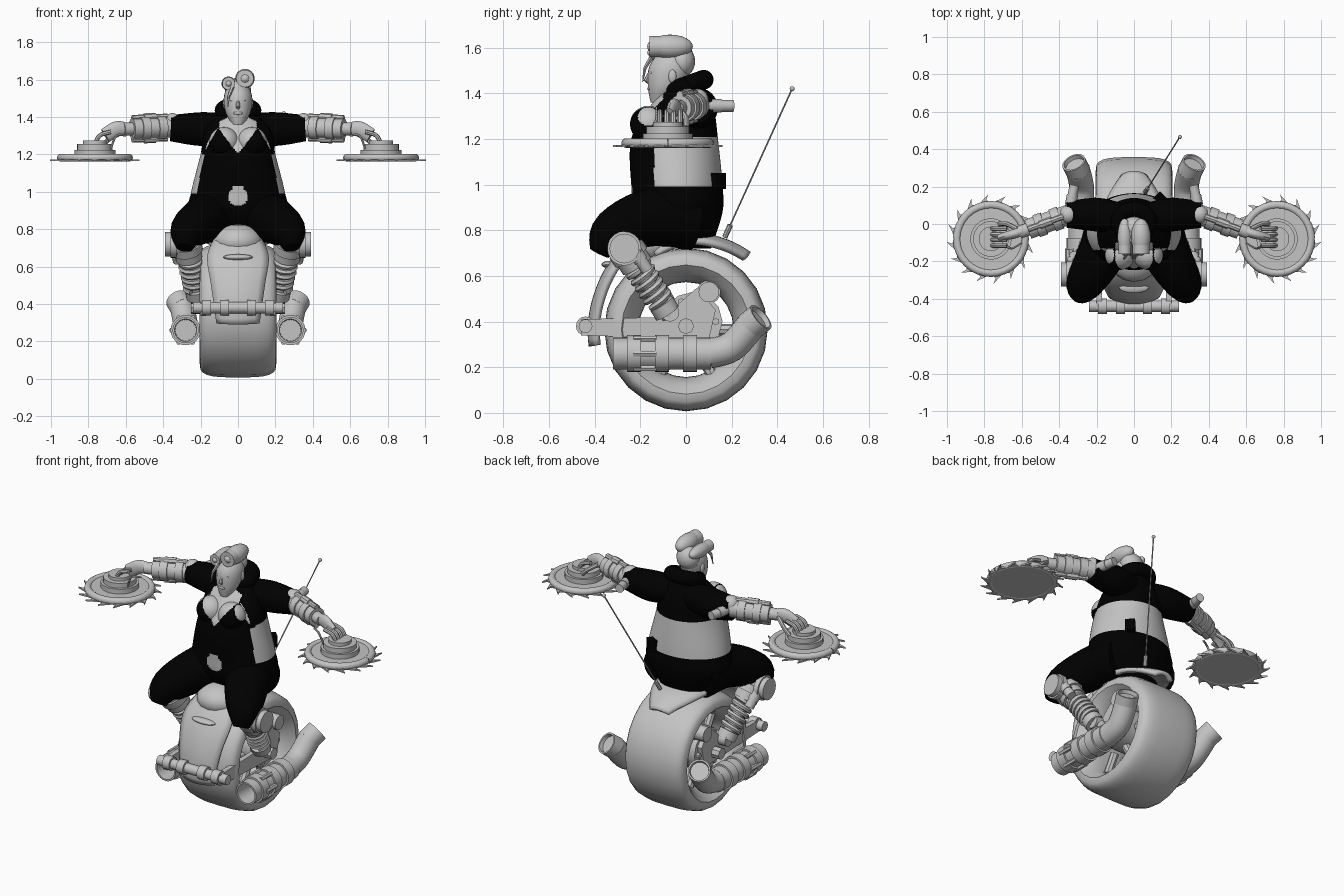
import bpy, bmesh, math
from mathutils import Vector as V

cube = bpy.data.objects.get("Cube")
if cube:
    bpy.data.objects.remove(cube, do_unlink=True)


def material(name, value):
    m = bpy.data.materials.new(name)
    m.use_nodes = True
    m.diffuse_color = (value, value, value, 1)
    m.node_tree.nodes["Principled BSDF"].inputs["Base Color"].default_value = m.diffuse_color
    return m


GREY = material("light grey", .55)
BLACK = material("black cloth", 0)
X, Y, Z = V((1, 0, 0)), V((0, 1, 0)), V((0, 0, 1))
made = []


def make(name, verts, faces, mat=GREY, mirror=False, rule=None):
    mesh = bpy.data.meshes.new(name)
    mesh.from_pydata(verts, [], faces)
    bm = bmesh.new()
    bm.from_mesh(mesh)
    bmesh.ops.remove_doubles(bm, verts=bm.verts, dist=.0001)
    bmesh.ops.recalc_face_normals(bm, faces=bm.faces)
    bm.to_mesh(mesh)
    bm.free()
    mesh.materials.append(mat)
    if rule:
        mesh.materials.append(GREY)
        for face in mesh.polygons:
            face.material_index = int(rule(*face.center))
    ob = bpy.data.objects.new(name, mesh)
    bpy.context.collection.objects.link(ob)
    if mirror:
        ob.modifiers.new("Mirror", "MIRROR").use_mirror_merge = False
    made.append(ob)
    return ob


def smooth(rows, steps=5):
    """Catmull-Rom resampling of rows of numbers."""
    out, last = [], len(rows) - 1
    for k in range(last * steps + 1):
        i = min(k // steps, last - 1)
        t = k / steps - i
        near = [rows[max(0, min(last, i + j))] for j in (-1, 0, 1, 2)]
        out.append([q + (r - p) * t / 2 + (p - 2.5 * q + 2 * r - s / 2) * t ** 2
                    + (3 * (q - r) + s - p) * t ** 3 / 2 for p, q, r, s in zip(*near)])
    return out


def path(points, radius):
    return [(*p, radius) for p in smooth(points)]


def circle(count):
    """Cosine and sine of evenly spaced angles."""
    for k in range(count):
        angle = math.tau * k / count
        yield math.cos(angle), math.sin(angle)


def tube(name, rows, segs=16, axis=None, caps=True, **kw):
    """Skin rings given as x, y, z, radius and perhaps a second radius."""
    points, verts, faces, u = [V(r[:3]) for r in rows], [], [], None
    last = len(rows) - 1
    for i, row in enumerate(rows):
        a = (axis or points[min(i + 1, last)] - points[max(i - 1, 0)]).normalized()
        if u is None:
            u = Z if abs(a.x) > .8 else X
        u = (u - a * u.dot(a)).normalized()
        w = a.cross(u)
        verts += [points[i] + u * row[3] * c + w * row[-1] * s for c, s in circle(segs)]
    for i in range(last):
        low, high = i * segs, (i + 1) * segs
        for k in range(segs):
            j = (k + 1) % segs
            faces.append((low + k, low + j, high + j, high + k))
    if caps:
        faces += [tuple(range(segs)), tuple(range(last * segs, len(verts)))]
    return make(name, verts, faces, **kw)


def pipe(name, origin, axis, length, radius, bands=0, lip=.15, hollow=False, **kw):
    """Straight cylinder with evenly spaced raised bands and perhaps an open end."""
    axis, origin, count = V(axis).normalized(), V(origin), 2 * bands + 1
    profile = []
    for i in range(count):
        r = radius * (1 + lip * (i % 2))
        profile += [(i / count, r), ((i + 1) / count, r)]
    if hollow:
        profile += [(1, radius * .85), (.7, radius * .8)]
    return tube(name, [(*(origin + axis * length * t), r) for t, r in profile], axis=axis, **kw)


def ball(name, centre, size, steps=12, **kw):
    rows = []
    for i in range(steps + 1):
        t = math.pi * (i + .2) / (steps + .4)
        across = math.sin(t)
        rows.append((centre[0], centre[1], centre[2] - size[2] * math.cos(t), size[0] * across, size[1] * across))
    return tube(name, rows, axis=Z, **kw)


def hoop(name, centre, wide, deep, tilt, radius, **kw):
    rows = [(*(V(centre) + V((wide * c, deep * s, tilt * s))), radius) for c, s in circle(32)]
    return tube(name, rows + rows[:1], caps=False, **kw)


def prism(name, outline, offset, **kw):
    n = len(outline)
    verts = [V(p) for p in outline] + [V(p) + offset for p in outline]
    faces = [tuple(range(n)), tuple(range(n, 2 * n))]
    faces += [(i, (i + 1) % n, (i + 1) % n + n, i + n) for i in range(n)]
    return make(name, verts, faces, **kw)


def fender(name, rows):
    """Crowned sheet around the wheel from angle, radius, half width rows."""
    rows, verts, faces, cols = smooth(rows), [], [], 9
    for degrees, radius, width in rows:
        a = math.radians(degrees)
        for k in range(cols):
            t = 2 * k / (cols - 1) - 1
            r = radius - .03 * t * t
            verts.append(HUB + V((width * t, r * math.cos(a), r * math.sin(a))))
    for i in range((len(rows) - 1) * cols):
        if i % cols < cols - 1:
            faces.append((i, i + 1, i + cols + 1, i + cols))
    solid = make(name, verts, faces).modifiers.new("Solidify", "SOLIDIFY")
    solid.thickness, solid.offset = .025, 0


# Tyre with a rounded square section that narrows towards the hub
HUB = V((0, 0, .365))
section = []
for c, s in circle(24):
    wide, high = (math.copysign(abs(v) ** .6, v) for v in (c, s))
    section.append((.205 * wide * (1 + min(0, high) / 3), 0, HUB.z, .283 + .075 * high))
tube("tyre", section + section[:1], segs=24, axis=X, caps=False)

# Engine and frame
engine = V((0, .03, .4))
pipe("engine_core", engine, X, .17, .13, segs=12, mirror=True)
pipe("engine_cap", (0, .1, .53), X, .22, .045, bands=1, mirror=True)
pipe("axle_nut", (0, 0, .38), X, .25, .035, bands=2, segs=8, mirror=True)
for c, s in circle(6):
    spoke = V((0, c, s))
    pipe("wheel_spoke", HUB + X * .1 + spoke * .1, spoke, .14, .025, segs=8, mirror=True)
    pipe("engine_bolt", engine + X * .16 + spoke * .1, X, .03, .016, segs=6, mirror=True)
arm = ((-.46, .34), (.1, .32), (.13, .45), (.05, .55), (-.1, .42), (-.46, .41))
prism("swing_arm", [(.17, y, z) for y, z in arm], X * .03, mirror=True)
pipe("front_bar", (0, -.44, .38), X, .24, .03, bands=2, lip=.4, mirror=True)
fender("front_fender", [(112, .47, .1), (135, .44, .16), (160, .42, .14), (190, .42, .11)])
fender("rear_fender", [(50, .43, .06), (70, .42, .14), (90, .41, .17), (112, .38, .13)])
ball("fuel_tank", (0, -.18, .735), (.135, .13, .09))
ball("headlight", (0, -.34, .65), (.08, .03, .016))
base, tip = V((.06, .17, .77)), V((.245, .465, 1.42))
pipe("antenna", base, tip - base, (tip - base).length, .004, segs=6)
pipe("antenna_socket", base, tip - base, .06, .012, segs=8)
ball("antenna_tip", tip, (.011, .011, .011), steps=6)

# Exhausts
pipe("exhaust_can", (.28, .11, .26), -Y, .43, .07, bands=3, hollow=True, segs=24, mirror=True)
for c, s in circle(6):
    pipe("exhaust_rib", (.28 + .075 * c, -.23, .26 + .075 * s), Y, .1, .014, segs=6, mirror=True)
tube("exhaust_bend", path([(.28, .1, .26), (.28, .2, .29), (.3, .29, .39)], .066), segs=20, mirror=True)
pipe("exhaust_tip", (.295, .275, .375), (.3, .6, .5), .075, .066, hollow=True, segs=20, mirror=True)

# Mechanical lower legs
knee, foot = V((.285, -.29, .76)), V((.215, -.07, .42))
leg = (foot - knee).normalized()
side = leg.cross(X).normalized()
other = leg.cross(side)
pipe("knee_housing", knee, leg, .14, .072, bands=1, mirror=True)
pipe("leg_core", knee, leg, .41, .035, mirror=True)
pipe("ankle_collar", knee + leg * .34, leg, .05, .058, mirror=True)
coil, turns = [], 6
for i in range(turns):
    for k, (c, s) in enumerate(circle(14)):
        along = .13 + .2 * (i + k / 14) / turns
        coil.append((*(knee + leg * along + (side * c + other * s) * .052), .015))
tube("leg_spring", coil, segs=6, mirror=True)
pipe("knee_disc", (.3, -.27, .72), X, .09, .065, bands=1, segs=20, mirror=True)
pipe("calf_piston", (.345, -.25, .75), leg, .15, .028, bands=1, segs=10, mirror=True)
pipe("foot_pivot", (.16, -.07, .44), X, .09, .04, mirror=True)


# Clothed body: cloth with bare neckline, lapels, midriff and navel
def skin(x, y, z):
    x, rise = abs(x), z - 1.2
    if y < -.1 and rise > 0:
        lapel = y < -.13 and rise < .16 and x > .19 - .6 * rise
        return x < min(.1, .75 * rise) or lapel
    if y < -.15 and z < 1.1:
        return x < .6 * (1.07 - z) and x * x + (z - .98) ** 2 < .003
    return y > -.14 and .99 < z < 1.21


body = smooth([(0, 0, .72, .12, .11), (0, -.03, .88, .26, .19), (0, -.04, 1, .25, .2),
               (0, -.05, 1.2, .2, .19), (0, -.02, 1.34, .17, .14), (0, 0, 1.44, .07, .07)], steps=18)
tube("body", body, mat=BLACK, segs=160, axis=Z, rule=skin)
ball("bust", (.075, -.165, 1.265), (.08, .08, .08), steps=40, segs=80, mat=BLACK, mirror=True, rule=skin)
thigh = [(.11, .03, .85, .14), (.165, -.14, .86, .13), (.265, -.32, .79, .1), (.285, -.38, .7, .045)]
tube("thigh", smooth(thigh), mat=BLACK, segs=24, mirror=True)
tube("sleeve", smooth([(.07, .03, 1.34, .08), (.2, .05, 1.335, .09), (.36, .05, 1.34, .07)]), mat=BLACK, segs=24, mirror=True)
hoop("fur_collar", (0, .01, 1.435), .082, .068, .025, .043, mat=BLACK)
pipe("belt_pouch", (.14, .135, .98), Z, .07, .04, segs=4, mat=BLACK)

# Head and rolled hair
pipe("neck", (0, -.02, 1.36), (0, -.3, 1), .1, .055)
head = [(0, -.12, 1.36, .032, .035), (0, -.09, 1.43, .068, .077), (0, -.07, 1.52, .073, .09), (0, -.05, 1.6, .035, .05)]
tube("head", smooth(head), axis=Z, segs=28)
tube("nose", [(0, -.155, 1.5, .006), (0, -.175, 1.455, .012), (0, -.16, 1.445, .008)], segs=8)
ball("lips", (0, -.16, 1.42), (.025, .01, .01), steps=6)
ball("eye", (.028, -.15, 1.49), (.014, .01, .008), steps=6, mirror=True)
ball("ear", (.072, -.06, 1.475), (.01, .018, .03), steps=6, mirror=True)
for x, z, r in ((.037, 1.605, .052), (-.05, 1.578, .038)):
    ball("hair_roll", (x, -.07, z), (r, .1, r), segs=20)
    pipe("hair_curl", (x, -.1, z), -Y, .06, r * .9, segs=20)
    ball("curl_centre", (x, -.16, z), (r / 3, .01, r / 3), steps=6)
ball("back_hair", (0, -.02, 1.54), (.07, .06, .07))
tube("hair_strand", [(-.03, -.15, 1.56, .012), (-.05, -.18, 1.51, .008), (-.055, -.19, 1.45, .002)], segs=6)

# Mechanical arms
elbow, wrist = V((.35, .05, 1.345)), V((.6, -.04, 1.335))
fore = (wrist - elbow).normalized()
pipe("forearm", elbow, fore, .23, .055, bands=2, segs=14, mirror=True)
pipe("wrist", elbow, fore, .28, .035, mirror=True)
ball("elbow", elbow + Z * .025, (.05, .05, .05), mirror=True)
pipe("elbow_pipe", elbow, (-.2, 1, 0), .16, .026, bands=1, segs=12, mirror=True)
for end in (-1, 1):
    pipe("arm_piston", elbow + Z * .058 * end + fore * .03, fore, .2, .016, bands=1, lip=.4, segs=8, mirror=True)
tube("hand", smooth([(*wrist, .035, .025), (.65, -.055, 1.335, .042, .025), (.71, -.07, 1.3, .04, .02)]), mirror=True)
for k in range(4):
    y = .03 * k - .115
    tube("finger", path([(.68, y, 1.32), (.74, y, 1.3), (.765, y, 1.25)], .012), segs=8, mirror=True)
tube("thumb", path([(.62, -.03, 1.33), (.68, 0, 1.29), (.72, 0, 1.25)], .013), segs=8, mirror=True)
tube("handle_wire", path([(.6, -.1, 1.3), (.65, -.13, 1.3), (.68, -.12, 1.23)], .006), segs=6, mirror=True)

# Circular saws with hooked teeth
saw = V((.765, -.08, 1.164))
hoop("saw_rim", saw + Z * .018, .182, .182, 0, .021, mirror=True)
for radius, height in ((.18, .03), (.11, .06), (.095, .09), (.065, .11)):
    pipe("saw_hub", saw, Z, height, radius, segs=32, mirror=True)
outline, teeth = [], 16
for k in range(teeth):
    for turn, reach in ((0, .19), (.35, .205), (.85, .24), (.7, .21)):
        a = math.tau * (k + turn) / teeth
        outline.append(saw + V((math.cos(a), math.sin(a), 0)) * reach)
prism("saw_teeth", outline, Z * .009, mirror=True)

# Shading
bpy.ops.object.select_all(action="DESELECT")
for ob in made:
    ob.select_set(True)
bpy.context.view_layer.objects.active = made[0]
bpy.ops.object.shade_smooth_by_angle(angle=math.radians(38))
